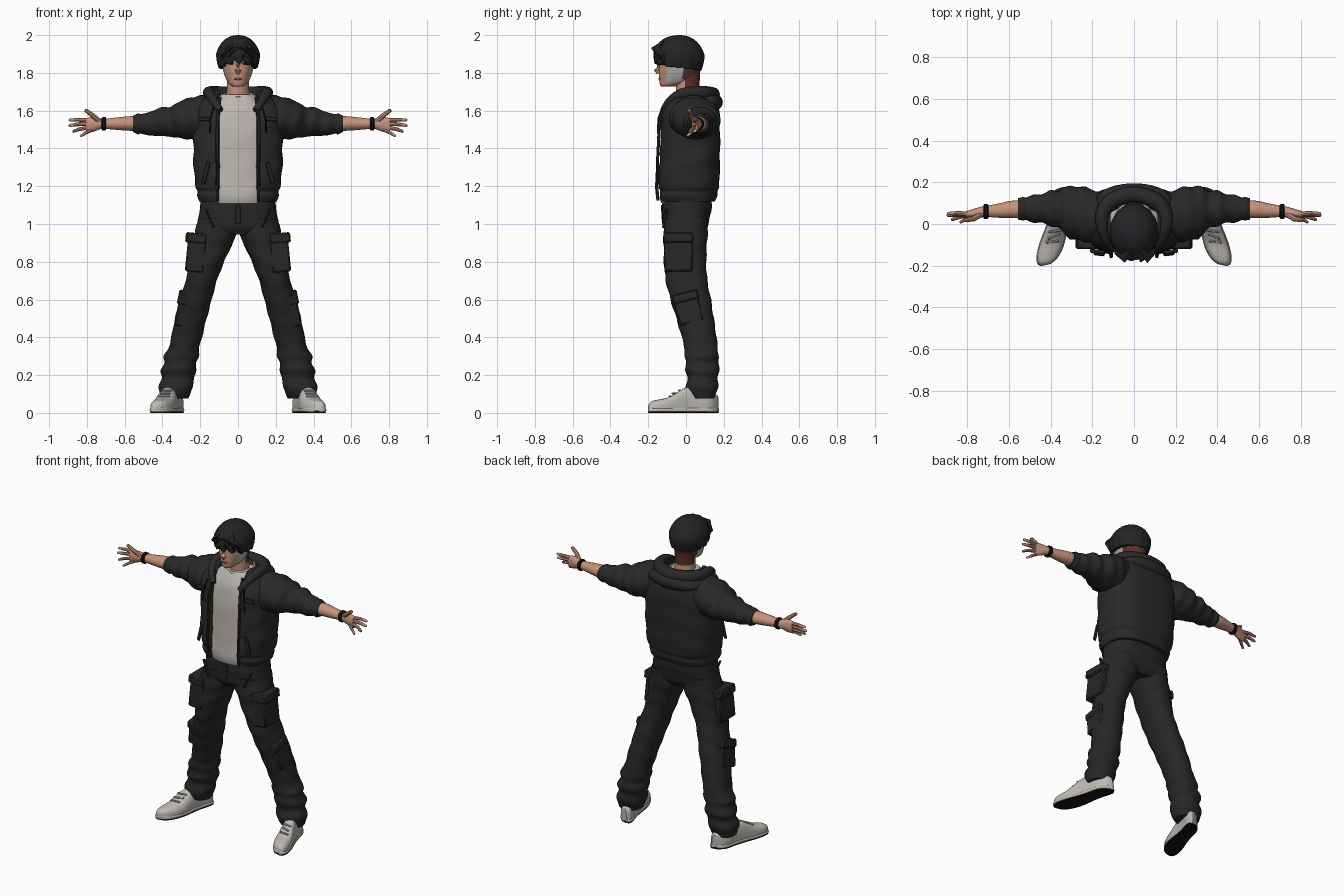
import bpy, bmesh, math
from mathutils import Vector, Matrix

if "Cube" in bpy.data.objects:
    bpy.data.objects.remove(bpy.data.objects["Cube"])


def material(name, r, g, b):
    m = bpy.data.materials.new(name)
    m.diffuse_color = (r, g, b, 1)
    m.use_nodes = True
    m.node_tree.nodes["Principled BSDF"].inputs["Base Color"].default_value = m.diffuse_color
    return m


JACKET = material("jacket black", .022, .022, .023)
PANTS = material("trouser black", .020, .020, .021)
HAIR = material("hair black", .016, .017, .018)
SHIRT = material("shirt grey", .50, .47, .44)
SHOE = material("shoe grey", .52, .49, .45)
SKIN = material("skin", .56, .29, .20)
NAPE = material("nape brown", .10, .032, .02)
PALE = material("pale cheek", .42, .43, .43)
DARK = material("sole black", .006, .006, .006)
LIP = material("lip", .34, .12, .09)


def finish(name, bm, mats, mirror=False, rule=None, angle=38):
    """Turn a bmesh into a smooth object, colouring faces by a rule."""
    bmesh.ops.recalc_face_normals(bm, faces=bm.faces)
    if rule:
        for f in bm.faces:
            f.material_index = rule(f.calc_center_median(), f.normal)
    me = bpy.data.meshes.new(name)
    bm.to_mesh(me)
    bm.free()
    for m in mats:
        me.materials.append(m)
    ob = bpy.data.objects.new(name, me)
    bpy.context.collection.objects.link(ob)
    bpy.ops.object.select_all(action='DESELECT')
    ob.select_set(True)
    bpy.context.view_layer.objects.active = ob
    bpy.ops.object.shade_smooth_by_angle(angle=math.radians(angle))
    if mirror:
        ob.modifiers.new("mirror", 'MIRROR').use_mirror_merge = False
    return ob


def bridge(bm, loops, cap=True):
    vs = [[bm.verts.new(p) for p in lp] for lp in loops]
    n = len(vs[0])
    for a, b in zip(vs, vs[1:]):
        for i in range(n):
            bm.faces.new((a[i], a[(i + 1) % n], b[(i + 1) % n], b[i]))
    if cap:
        bm.faces.new(vs[0])
        bm.faces.new(vs[-1])


def smooth_rings(rings, k):
    """Catmull-Rom interpolation of ring parameters."""
    out = []
    for i in range(len(rings) - 1):
        p = [rings[max(0, min(len(rings) - 1, i + d))] for d in (-1, 0, 1, 2)]
        for s in range(k):
            t = s / k
            out.append([.5 * (2 * b + (c - a) * t + (2 * a - 5 * b + 4 * c - d) * t * t
                              + (3 * b - a - 3 * c + d) * t ** 3) for a, b, c, d in zip(*p)])
    return out + [list(rings[-1])]


def loft(name, rings, mats, axis='Z', n=28, ex=2.0, fold=0, freq=60, twist=2, k=4, gap=0, **kw):
    """Rings are (position on axis, centre u, centre v, radius u, radius v); gap leaves an open front."""
    loops = []
    for t, cu, cv, ru, rv in smooth_rings(rings, k):
        g = math.asin(min(.95, (gap / ru) ** (ex / 2))) if gap else 0
        span = math.tau - 2 * g
        lp = []
        cnt = n if not gap else n + 1
        for i in range(cnt):
            a = -math.pi / 2 + g + span * i / n
            c, s = math.cos(a), math.sin(a)
            w = 1 + fold * math.sin(freq * t + twist * abs(a - math.pi / 2))
            lp.append((cu + ru * w * math.copysign(abs(c) ** (2 / ex), c),
                       cv + rv * w * math.copysign(abs(s) ** (2 / ex), s)))
        if gap:
            lp += [(cu + (u - cu) * .9, cv + (v - cv) * .88) for u, v in reversed(lp)]
        put = {'Z': lambda u, v: (u, v, t), 'X': lambda u, v: (t, u, v), 'Y': lambda u, v: (u, t, v)}[axis]
        loops.append([put(u, v) for u, v in lp])
    bm = bmesh.new()
    bridge(bm, loops)
    return finish(name, bm, mats, **kw)


def tube(bm, pts, radii, n=10, flat=1.0):
    pts = [Vector(p) for p in pts]
    loops = []
    for i, p in enumerate(pts):
        d = pts[min(i + 1, len(pts) - 1)] - pts[max(i - 1, 0)]
        q = d.to_track_quat('Z', 'Y')
        loops.append([p + q @ Vector((radii[i] * math.cos(math.tau * j / n),
                                      flat * radii[i] * math.sin(math.tau * j / n), 0)) for j in range(n)])
    bridge(bm, loops)


def box(name, boxes, mat, bev=.008, mirror=True):
    """Each box is (centre, size, rotation x, rotation y, rotation z)."""
    bm = bmesh.new()
    for c, s, rx, ry, rz in boxes:
        m = Matrix.Translation(c) @ Matrix.Rotation(rz, 4, 'Z') @ Matrix.Rotation(ry, 4, 'Y') \
            @ Matrix.Rotation(rx, 4, 'X') @ Matrix.Diagonal((*s, 1))
        bmesh.ops.create_cube(bm, size=1, matrix=m)
    bmesh.ops.bevel(bm, geom=bm.edges[:], offset=bev, segments=1, affect='EDGES')
    return finish(name, bm, [mat], mirror=mirror)


def ellipsoid(name, c, r, mat, mirror=False):
    bm = bmesh.new()
    bmesh.ops.create_uvsphere(bm, u_segments=24, v_segments=14, radius=1,
                              matrix=Matrix.Translation(c) @ Matrix.Diagonal((*r, 1)))
    return finish(name, bm, [mat], mirror=mirror)


# Head and neck
loft("head", [(1.728, 0, -.095, .028, .035), (1.738, 0, -.078, .044, .06), (1.765, 0, -.045, .062, .097),
              (1.80, 0, -.035, .075, .108), (1.85, 0, -.03, .084, .112), (1.91, 0, -.03, .09, .115),
              (1.96, 0, -.03, .06, .08)], [SKIN, NAPE, PALE], n=40, k=5, ex=2.15,
     rule=lambda c, n: 1 if c.y > -.015 else 2 if abs(n.x) > .6 and c.y > -.105 and 1.755 < c.z < 1.85 else 0)
loft("neck", [(1.58, 0, .03, .085, .075), (1.65, 0, .02, .07, .068), (1.70, 0, .01, .06, .062),
              (1.80, 0, .01, .06, .065)], [SKIN, NAPE],
     rule=lambda c, n: 1 if c.z > 1.72 and c.y > 0 else 0)
bm = bmesh.new()
tube(bm, [(0, -.135, 1.865), (0, -.146, 1.84), (0, -.155, 1.815), (0, -.146, 1.797)], [.009, .011, .016, .01])
finish("nose", bm, [SKIN])
ellipsoid("lips", (0, -.138, 1.768), (.022, .008, .006), LIP)
ellipsoid("eye", (.034, -.134, 1.85), (.015, .006, .006), DARK, True)
box("eyebrow", [((.036, -.133, 1.87), (.034, .009, .008), 0, 0, .2)], HAIR, .002)

# Layered hair cap with a jagged lower edge
N, loops = 72, []
for j in range(15):
    t = min(j / 13, 1)
    lp = []
    for i in range(N):
        a = math.tau * i / N
        front = max(0, -math.sin(a))
        low = 1.832 - .012 * max(0, math.sin(a)) + .04 * front ** 1.5
        tuft = abs(math.sin(6.5 * (a + .3)))
        low -= .018 * tuft * (front + .35)
        ph = t * math.pi * .56
        r = math.sin(ph) ** .9 * (1 - .16 * max(0, t - .7) / .3 * (1 - front * .6)) * (1 + .035 * tuft * t)
        if j == 14:
            r *= .8
        z = low + (2.0 - low) * (math.cos(ph) + .187) / 1.187
        lp.append((.12 * max(r, .02) * math.cos(a), -.035 + .138 * max(r, .02) * math.sin(a), z))
    loops.append(lp)
bm = bmesh.new()
bridge(bm, loops)
finish("hair", bm, [HAIR], angle=30)
bm = bmesh.new()
for x0, x1, z1 in ((-.02, -.075, 1.865), (-.01, -.035, 1.853), (.01, .02, 1.858), (.02, .06, 1.85), (.04, .09, 1.84)):
    tube(bm, [(x0, -.12, 1.965), ((x0 + x1) / 2, -.16, 1.93), (x1, -.168 + abs(x1) * .5, 1.89),
              (x1 * 1.03, -.158 + abs(x1) * .5, z1)], [.012, .026, .023, .003], 8, .5)
finish("fringe", bm, [HAIR])

# Shirt
loft("shirt", [(1.11, 0, .0, .18, .13), (1.16, 0, .0, .19, .138), (1.3, 0, .01, .2, .142), (1.45, 0, .015, .2, .145),
               (1.58, 0, .02, .19, .135), (1.65, 0, .025, .13, .112), (1.685, 0, .02, .088, .088)],
     [SHIRT], n=40, ex=2.4, fold=.012, freq=38, twist=5)
bm = bmesh.new()
tube(bm, [(.086 * math.cos(a), .02 + .088 * math.sin(a), 1.682 + .008 * math.sin(a))
          for a in (math.tau * i / 24 for i in range(25))], [.008] * 25, 6)
finish("shirt_collar", bm, [SHIRT])

# Open jacket body, hem and zip edges
loft("jacket_body", [(1.12, 0, .008, .208, .145), (1.15, 0, .008, .216, .156), (1.175, 0, .01, .212, .156),
                     (1.2, 0, .01, .224, .166), (1.3, 0, .015, .235, .164), (1.4, 0, .018, .236, .162),
                     (1.5, 0, .02, .24, .16), (1.6, 0, .023, .236, .153), (1.665, 0, .03, .19, .128),
                     (1.71, 0, .03, .125, .095)],
     [JACKET], n=48, ex=2.7, fold=.012, freq=45, twist=3, gap=.108)
bm = bmesh.new()
tube(bm, [(.108, -.148, 1.125), (.11, -.156, 1.2), (.11, -.15, 1.35), (.11, -.142, 1.5), (.105, -.125, 1.6),
          (.095, -.085, 1.67)], [.009] * 6, 6)
finish("zip_edge", bm, [JACKET], mirror=True)
box("chest_pocket", [((.175, -.132, 1.555), (.07, .018, .02), -.08, .1, .12),
                     ((.17, -.146, 1.27), (.022, .012, .12), 0, -.25, .15)], JACKET, .004)
bm = bmesh.new()
tube(bm, [(.13, -.125, 1.62), (.145, -.147, 1.56), (.15, -.15, 1.48)], [.004, .004, .005], 6)
finish("drawstring", bm, [DARK], mirror=True)

# Hood resting on the shoulders
half = [(.095, -.12, 1.60), (.13, -.08, 1.655), (.15, -.02, 1.69), (.15, .05, 1.695), (.105, .11, 1.69), (.0, .14, 1.685)]
path = smooth_rings(half + [(-x, y, z) for x, y, z in reversed(half[:-1])], 4)
bm = bmesh.new()
tube(bm, path, [.018 + .022 * min(1, 2.5 * min(i, len(path) - 1 - i) / len(path)) for i in range(len(path))], 12)
finish("hood_rim", bm, [JACKET])
ellipsoid("hood_pouch", (0, .115, 1.645), (.18, .08, .055), JACKET)

# Sleeves pushed up to the forearm
loft("sleeve", [(.13, .04, 1.57, .10, .10), (.2, .04, 1.565, .125, .115), (.26, .05, 1.558, .13, .108),
                (.32, .06, 1.55, .118, .095), (.36, .07, 1.54, .09, .076), (.40, .075, 1.543, .085, .08),
                (.44, .075, 1.535, .07, .066), (.48, .073, 1.53, .066, .062), (.515, .073, 1.53, .056, .05),
                (.53, .073, 1.53, .058, .054), (.555, .072, 1.53, .05, .044)],
     [JACKET], axis='X', n=32, fold=.035, freq=75, mirror=True)
loft("forearm", [(.5, .07, 1.532, .042, .04), (.58, .07, 1.532, .042, .038), (.65, .064, 1.531, .034, .032),
                 (.71, .06, 1.53, .026, .026), (.735, .056, 1.53, .026, .03), (.77, .05, 1.527, .022, .04),
                 (.805, .046, 1.522, .016, .038)], [SKIN], axis='X', n=20, mirror=True)
bm = bmesh.new()
for base, mid, tip, r in (((.735, .045, 1.545), (.77, .025, 1.575), (.806, .018, 1.602), .013),
                          ((.79, .047, 1.548), (.84, .052, 1.552), (.89, .05, 1.55), .0105),
                          ((.795, .046, 1.53), (.845, .045, 1.528), (.892, .042, 1.522), .0105),
                          ((.79, .044, 1.511), (.84, .033, 1.502), (.872, .02, 1.49), .010),
                          ((.775, .042, 1.497), (.805, .024, 1.483), (.832, .008, 1.466), .009)):
    tube(bm, [base, mid, tip, Vector(tip) + (Vector(tip) - Vector(mid)) * .12], [r * 1.1, r, r * .75, r * .3], 8)
finish("fingers", bm, [SKIN], mirror=True)
loft("wristband", [(.698, .06, 1.53, .03, .03), (.703, .06, 1.53, .036, .036), (.717, .06, 1.53, .036, .036),
                   (.722, .06, 1.53, .03, .03)], [DARK], axis='X', n=20, k=1, mirror=True)

# Trousers
loft("hips", [(1.17, 0, .005, .185, .125), (1.1, 0, .005, .2, .132), (1.04, 0, .0, .208, .127),
              (.985, 0, -.003, .215, .118), (.945, 0, -.003, .19, .095)], [PANTS], n=36, ex=2.5, fold=.008)
loft("trouser_leg", [(1.03, .108, -.002, .1, .118), (.95, .118, -.003, .112, .117), (.88, .14, -.004, .103, .114),
                     (.8, .163, -.005, .09, .112), (.7, .195, .003, .083, .11), (.6, .222, .025, .083, .107),
                     (.5, .25, .048, .084, .099), (.4, .272, .07, .081, .092), (.34, .288, .08, .082, .087),
                     (.3, .3, .083, .092, .092), (.265, .306, .085, .084, .085), (.225, .315, .088, .096, .09),
                     (.185, .318, .088, .083, .08), (.14, .33, .084, .093, .086), (.1, .333, .08, .08, .078),
                     (.075, .335, .085, .07, .07)], [PANTS], n=32, ex=2.2, fold=.025, freq=55, twist=2.5, mirror=True)
box("thigh_pocket", [((.222, -.04, .845), (.1, .15, .2), 0, -.1, 0), ((.222, -.04, .925), (.112, .158, .055), 0, -.1, 0)], PANTS)
box("shin_pocket", [((.272, .012, .545), (.1, .13, .16), .25, -.2, 0), ((.262, -.003, .605), (.112, .138, .05), .25, -.2, 0)], PANTS)
box("fly", [((.0, -.124, 1.05), (.025, .012, .1), .06, 0, 0)], PANTS, .003, False)
box("front_pocket", [((.15, -.112, 1.03), (.008, .018, .11), 0, .45, .25)], PANTS, .003)


# Shoes, turned outward from heel to toe
def shoe_part(name, secs, mat, z0):
    loops = []
    for y, w, top in smooth_rings(secs, 4):
        cx = .372 - .26 * (y + .01)
        lp = []
        for i in range(20):
            a = math.tau * i / 20
            c, s = math.cos(a), math.sin(a)
            lp.append((cx + w * math.copysign(abs(c) ** .7, c), y - .26 * w * c,
                       z0 + (top - z0) * max(0, .3 + .7 * math.copysign(abs(s) ** .8, s))))
        loops.append(lp)
    bm = bmesh.new()
    bridge(bm, loops)
    finish(name, bm, [mat], mirror=True)


SEC = [(-.196, .018, .045), (-.18, .042, .062), (-.14, .058, .072), (-.09, .061, .083), (-.04, .056, .112),
       (0, .05, .135), (.06, .046, .14), (.12, .048, .12), (.15, .04, .105), (.168, .018, .09)]
shoe_part("shoe", SEC, SHOE, .008)
shoe_part("shoe_midsole", [(y, w + .004, .032) for y, w, h in SEC], SHOE, .008)
shoe_part("shoe_sole", [(y, w + .002, .012) for y, w, h in SEC], DARK, 0)
box("laces", [((.372 - .26 * (y + .01), y, z), (.062, .01, .008), .6, 0, -.25 + d)
              for y, z, d in ((-.085, .088, .15), (-.06, .103, -.15), (-.035, .119, .15))], SHOE, .002)
